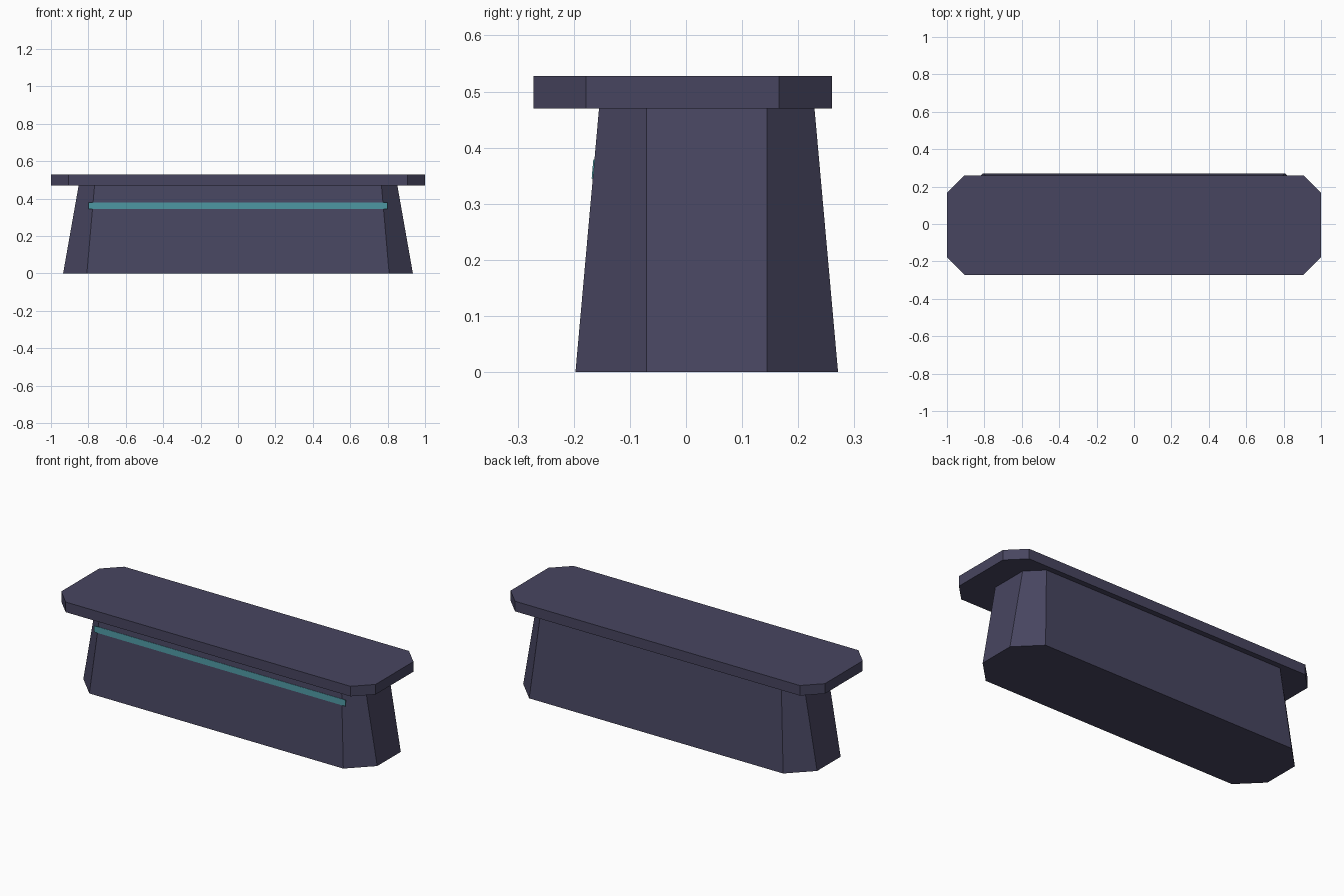
import bpy, bmesh

if "Cube" in bpy.data.objects:
    bpy.data.objects.remove(bpy.data.objects["Cube"])


def material(name, rgb):
    m = bpy.data.materials.new(name)
    m.diffuse_color = (*rgb, 1)
    m.use_nodes = True
    m.node_tree.nodes["Principled BSDF"].inputs["Base Color"].default_value = m.diffuse_color
    return m


slate = material("slate_purple", (0.064, 0.060, 0.117))
teal = material("teal", (0.07, 0.29, 0.34))


def octagon(hx, hy, c, cy, z):
    """Rectangle outline with corners cut by c, centred on y = cy."""
    quarter = [(hx, hy - c), (hx - c, hy)]
    pts = quarter + [(-x, y) for x, y in reversed(quarter)]
    pts += [(-x, -y) for x, y in pts]
    return [(x, y + cy, z) for x, y in pts]


def loft(name, bottom, top, mat):
    """Closed solid between two matching outlines."""
    bm = bmesh.new()
    a = [bm.verts.new(p) for p in bottom]
    b = [bm.verts.new(p) for p in top]
    n = len(a)
    bm.faces.new(a[::-1])
    bm.faces.new(b)
    for i in range(n):
        j = (i + 1) % n
        bm.faces.new((a[i], a[j], b[j], b[i]))
    bmesh.ops.recalc_face_normals(bm, faces=bm.faces)
    mesh = bpy.data.meshes.new(name)
    bm.to_mesh(mesh)
    bm.free()
    mesh.materials.append(mat)
    ob = bpy.data.objects.new(name, mesh)
    bpy.context.collection.objects.link(ob)
    return ob


# Tapered counter body
loft("counter_body",
     octagon(0.935, 0.234, 0.127, 0.037, 0.0),
     octagon(0.852, 0.192, 0.085, 0.037, 0.47), slate)

# Overhanging counter top
loft("counter_top",
     octagon(1.0, 0.266, 0.094, -0.006, 0.47),
     octagon(1.0, 0.266, 0.094, -0.006, 0.528), slate)


# Thin stripe lying on the sloped front face
def stripe_edge(z):
    y = -0.197 + 0.042 * z / 0.47
    return [(-0.8, y - 0.002, z), (0.8, y - 0.002, z),
            (0.8, y + 0.001, z), (-0.8, y + 0.001, z)]


loft("front_stripe", stripe_edge(0.345), stripe_edge(0.379), teal)
